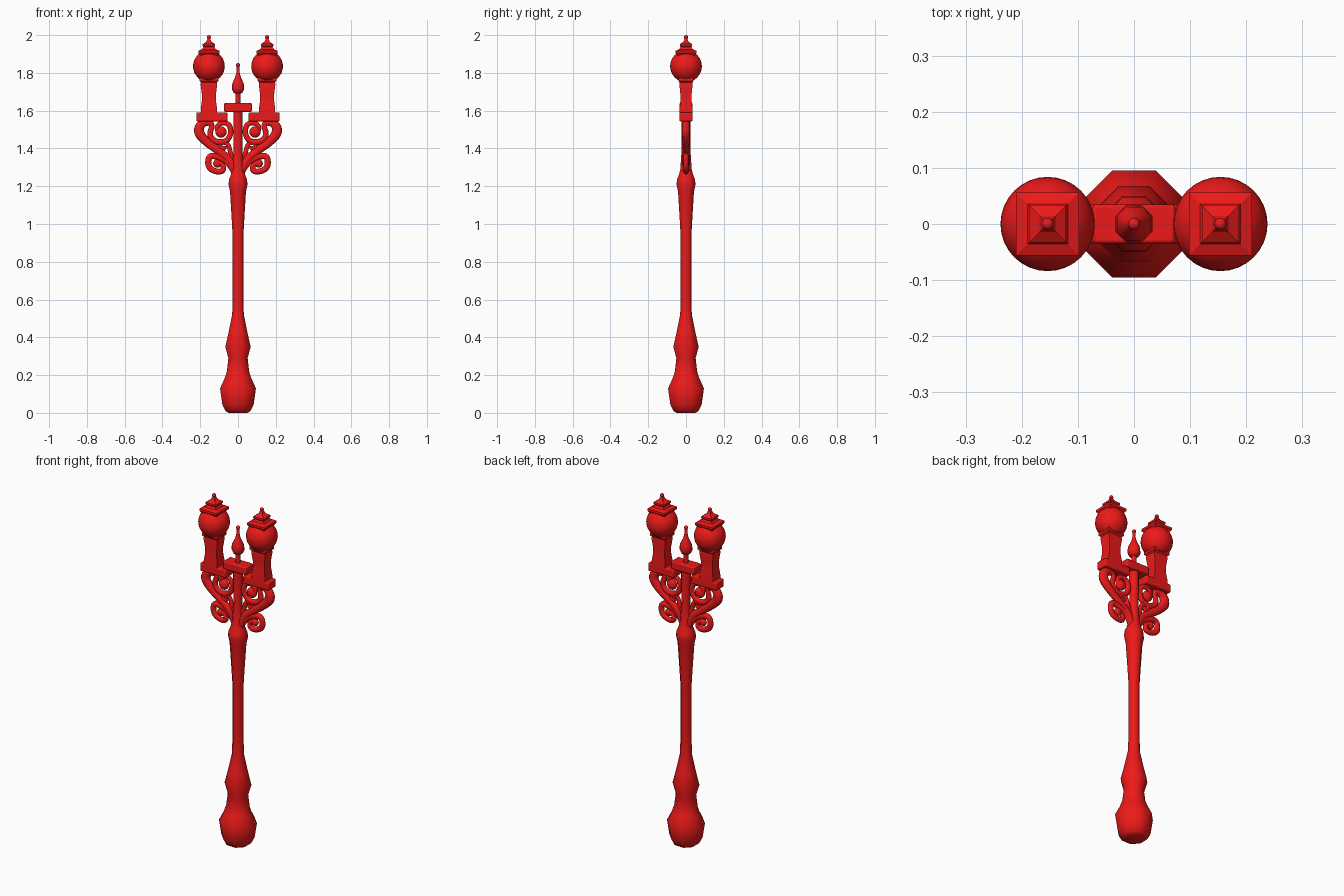
import bpy, bmesh, math

if "Cube" in bpy.data.objects:
    bpy.data.objects.remove(bpy.data.objects["Cube"])

red = bpy.data.materials.new("red_paint")
red.diffuse_color = (0.85, 0.01, 0.01, 1)
red.use_nodes = True
red.node_tree.nodes["Principled BSDF"].inputs["Base Color"].default_value = red.diffuse_color


def finish(obj, angle=50, bevel=0):
    obj.data.materials.clear()
    obj.data.materials.append(red)
    bpy.ops.object.select_all(action='DESELECT')
    obj.select_set(True)
    bpy.context.view_layer.objects.active = obj
    if bevel:
        m = obj.modifiers.new("bevel", 'BEVEL')
        m.width, m.segments = bevel, 2
    bpy.ops.object.shade_smooth_by_angle(angle=math.radians(angle))
    return obj


def turned(name, sides, profile, x=0, depth=1, angle=50, bevel=0):
    """Stack of polygon rings; profile holds (half width across flats, z)."""
    bm = bmesh.new()
    k = 1 / math.cos(math.pi / sides)
    rings = []
    for r, z in profile:
        rings.append([bm.verts.new((x + r * k * math.cos((i + .5) * math.tau / sides),
                                    depth * r * k * math.sin((i + .5) * math.tau / sides), z))
                      for i in range(sides)])
    for a, b in zip(rings, rings[1:]):
        for i in range(sides):
            j = (i + 1) % sides
            bm.faces.new((a[i], a[j], b[j], b[i]))
    bm.faces.new(rings[0][::-1])
    bm.faces.new(rings[-1])
    me = bpy.data.meshes.new(name)
    bm.to_mesh(me)
    bm.free()
    obj = bpy.data.objects.new(name, me)
    bpy.context.collection.objects.link(obj)
    return finish(obj, angle, bevel)


def box(name, x, z, sx, sy, sz):
    bpy.ops.mesh.primitive_cube_add(size=1, location=(x, 0, z))
    o = bpy.context.object
    o.name = name
    o.scale = (sx, sy, sz)
    bpy.ops.object.transform_apply(location=False, rotation=False, scale=True)
    return finish(o, 50, 0.006)


def ball(name, x, z, r, depth=1, seg=32):
    bpy.ops.mesh.primitive_uv_sphere_add(segments=seg, ring_count=seg // 2, radius=r, location=(x, 0, z))
    o = bpy.context.object
    o.name = name
    o.scale.y = depth
    return finish(o)


def scroll(name, side, pts, thick=0.8):
    """Swept iron scroll; pts hold (x, z, radius)."""
    cu = bpy.data.curves.new(name, 'CURVE')
    cu.dimensions = '3D'
    cu.bevel_depth = 1
    cu.bevel_resolution = 3
    cu.use_fill_caps = True
    sp = cu.splines.new('NURBS')
    sp.points.add(len(pts) - 1)
    for p, (x, z, r) in zip(sp.points, pts):
        p.co = (side * x, 0, z, 1)
        p.radius = r
    sp.order_u = 3
    sp.use_endpoint_u = True
    sp.resolution_u = 5
    o = bpy.data.objects.new(name, cu)
    bpy.context.collection.objects.link(o)
    bpy.ops.object.select_all(action='DESELECT')
    o.select_set(True)
    bpy.context.view_layer.objects.active = o
    bpy.ops.object.convert(target='MESH')
    o = bpy.context.object
    o.scale.y = thick
    return finish(o)


# Octagonal post
turned("post", 8, [(.05, 0), (.066, .01), (.083, .045), (.095, .13), (.07, .185), (.059, .22),
                   (.051, .29), (.067, .35), (.05, .425), (.031, .52), (.028, .6), (.028, .93),
                   (.033, 1.02), (.042, 1.17), (.05, 1.21), (.048, 1.235), (.038, 1.26),
                   (.03, 1.29), (.023, 1.4), (.025, 1.6)])

# Centre block and finial
box("centre_block", 0, 1.617, .148, .07, .046)
turned("finial", 8, [(.012, 1.63), (.012, 1.69), (.024, 1.695), (.033, 1.715), (.03, 1.745),
                     (.016, 1.775), (.009, 1.80), (.007, 1.835)])
ball("finial_tip", 0, 1.842, .011, seg=12)

# Scroll paths on one side
ARM = [(.005, 1.25, .026), (.03, 1.33, .024), (.10, 1.385, .021), (.17, 1.435, .024), (.215, 1.49, .029),
       (.19, 1.54, .024), (.13, 1.535, .014), (.155, 1.47, .016), (.12, 1.432, .017), (.06, 1.435, .016),
       (.035, 1.48, .015), (.045, 1.53, .015), (.09, 1.54, .014), (.12, 1.505, .013), (.095, 1.48, .016)]
LOWER = [(.015, 1.27, .018), (.05, 1.33, .018), (.10, 1.355, .018), (.155, 1.365, .017), (.16, 1.30, .017),
         (.115, 1.275, .016), (.075, 1.28, .016), (.08, 1.32, .014), (.115, 1.33, .014)]
CURL = [(.02, 1.32, .014), (.04, 1.375, .013), (.05, 1.425, .012), (.085, 1.435, .012),
        (.10, 1.405, .011), (.07, 1.395, .012), (.07, 1.413, .012)]

for side, tag in ((-1, "left"), (1, "right")):
    x = side * .154
    # Bracket scrolls
    scroll(tag + "_arm", side, ARM)
    scroll(tag + "_lower_scroll", side, LOWER)
    scroll(tag + "_small_curl", side, CURL)
    ball(tag + "_scroll_boss", side * .09, 1.487, .03, .7, 16)
    ball(tag + "_lower_boss", side * .11, 1.32, .022, .7, 16)
    # Tray and lamp pedestal
    box(tag + "_tray", side * .138, 1.567, .166, .07, .047)
    turned(tag + "_lamp_pedestal", 4, [(.043, 1.585), (.043, 1.61), (.037, 1.655), (.037, 1.685),
                                       (.044, 1.74), (.042, 1.75), (.051, 1.758), (.051, 1.772),
                                       (.04, 1.785)], x, .8, 30)
    # Globe and stepped cap
    ball(tag + "_globe", x, 1.835, .084)
    turned(tag + "_lamp_cap", 4, [(.045, 1.89), (.056, 1.904), (.056, 1.917), (.036, 1.925), (.029, 1.937),
                                  (.033, 1.942), (.033, 1.952), (.014, 1.965), (.011, 1.972),
                                  (.006, 1.985)], x, 1, 25)
    ball(tag + "_cap_tip", x, 1.989, .011, seg=12)
